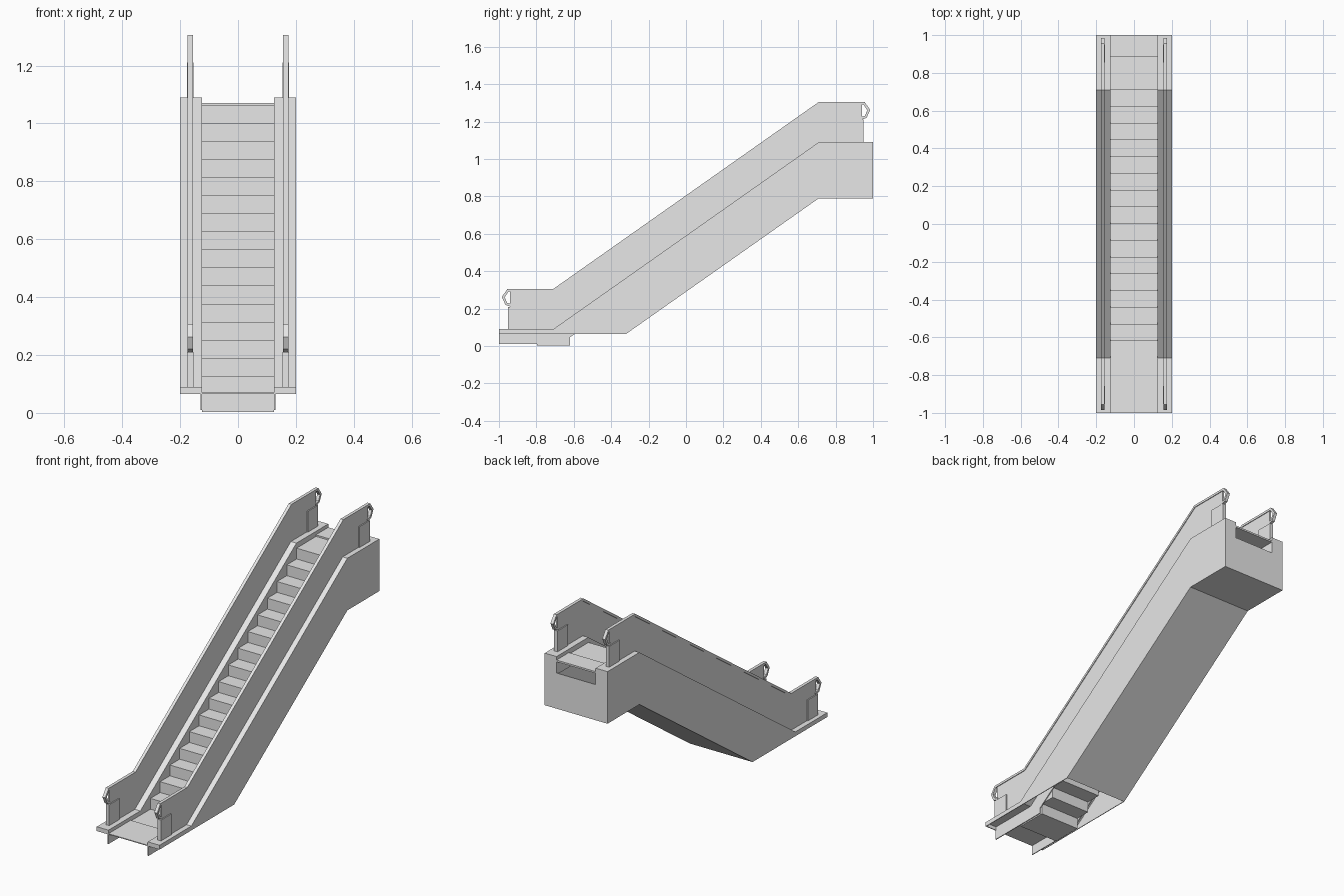
import bpy
import bmesh
from mathutils import Vector

cube = bpy.data.objects.get("Cube")
if cube:
    bpy.data.objects.remove(cube, do_unlink=True)

grey = bpy.data.materials.new("light_grey")
grey.use_nodes = True
colour = (0.8, 0.8, 0.8, 1)
grey.diffuse_color = colour
grey.node_tree.nodes["Principled BSDF"].inputs["Base Color"].default_value = colour

RUN, RISE = 0.0887, 0.0622
BEND = 0.71          # y where slope meets the level ends
FIRST = -0.62        # y of the first rising step


def extrude(name, profile, x0, x1, mirror=False):
    """Extrude a closed (y, z) outline from x0 to x1."""
    bm = bmesh.new()
    face = bm.faces.new([bm.verts.new((x0, y, z)) for y, z in profile])
    new = bmesh.ops.extrude_face_region(bm, geom=[face])["geom"]
    verts = [v for v in new if isinstance(v, bmesh.types.BMVert)]
    bmesh.ops.translate(bm, verts=verts, vec=(x1 - x0, 0, 0))
    bmesh.ops.recalc_face_normals(bm, faces=bm.faces)
    mesh = bpy.data.meshes.new(name)
    bm.to_mesh(mesh)
    bm.free()
    mesh.materials.append(grey)
    obj = bpy.data.objects.new(name, mesh)
    bpy.context.collection.objects.link(obj)
    if mirror:
        mod = obj.modifiers.new("mirror", 'MIRROR')
        mod.use_mirror_merge = False
    return obj


def box(name, x0, x1, y0, y1, z0, z1, mirror=False):
    return extrude(name, [(y0, z0), (y1, z0), (y1, z1), (y0, z1)], x0, x1, mirror)


def strip(path, t):
    """Outline of a band of thickness t lying to the right of a (y, z) path."""
    pts = [Vector(p) for p in path]
    normals = []
    for a, b in zip(pts, pts[1:]):
        d = (b - a).normalized()
        normals.append(Vector((d.y, -d.x)))
    inner = []
    for i, p in enumerate(pts):
        n0, n1 = normals[max(i - 1, 0)], normals[min(i, len(normals) - 1)]
        inner.append(p + (n0 + n1) * (t / (1 + n0.dot(n1))))
    return [tuple(p) for p in pts + inner[::-1]]


# Outer cladding, decks and end caps
deck_line = [(-1, 0.09), (-BEND, 0.09), (BEND, 1.09), (1, 1.09)]
soffit_line = [(1, 0.79), (BEND, 0.79), (-0.32, 0.065)]
extrude("outer_side_panel", deck_line + soffit_line + [(-1, 0.065)], 0.196, 0.2, True)
extrude("side_deck", strip(deck_line, 0.005), 0.127, 0.2, True)
extrude("soffit", strip(soffit_line, 0.005), -0.2, 0.2)
box("deck_front_cap", 0.127, 0.2, -1, -0.995, 0.065, 0.09, True)
box("upper_end_wall", -0.2, 0.2, 0.995, 1, 0.79, 0.995)
box("upper_end_cheek", 0.127, 0.2, 0.995, 1, 0.995, 1.09, True)

# Inner skirts beside the steps
skirt = deck_line + [(1, 0.985), (BEND, 0.985), (-0.63, 0.04), (-0.63, 0.01), (-1, 0.01)]
extrude("inner_skirt", skirt, 0.125, 0.13, True)

# Landing plates
box("lower_landing_plate", -0.125, 0.125, -1, FIRST - 2 * RUN, 0.065, 0.07)
box("upper_landing_plate", -0.125, 0.125, BEND + 2 * RUN, 1, 1.06, 1.07)

# Steps: two level ones, the climb, and two level ones at the top
for i in range(-2, 17):
    level = min(max(i + 1, 0), 16)
    top = 0.066 + level * RISE
    y = FIRST + i * RUN
    box(f"step_{i + 3:02d}", -0.124, 0.124, y, y + RUN, top - RISE, top)

# Balustrades
panel = [(-0.94, 0.09), (-BEND, 0.09), (BEND, 1.09), (0.94, 1.09),
         (0.94, 1.295), (BEND, 1.295), (-BEND, 0.295), (-0.94, 0.295)]
extrude("balustrade_panel", panel, 0.16, 0.17, True)

# Handrails with a faceted return at each end
hook = [(0.935, 0.21), (0.965, 0.22), (0.985, 0.262), (0.955, 0.305)]
rail = [(-y, z) for y, z in hook] + [(-BEND, 0.305), (BEND, 1.305)]
rail += [(y, z + 1) for y, z in reversed(hook)]
extrude("handrail", strip(rail, 0.013), 0.156, 0.174, True)

# Newel boxes at the foot of each handrail end
box("lower_newel", 0.154, 0.176, -0.952, -0.858, 0.09, 0.21, True)
box("upper_newel", 0.154, 0.176, 0.855, 0.95, 1.09, 1.21, True)
